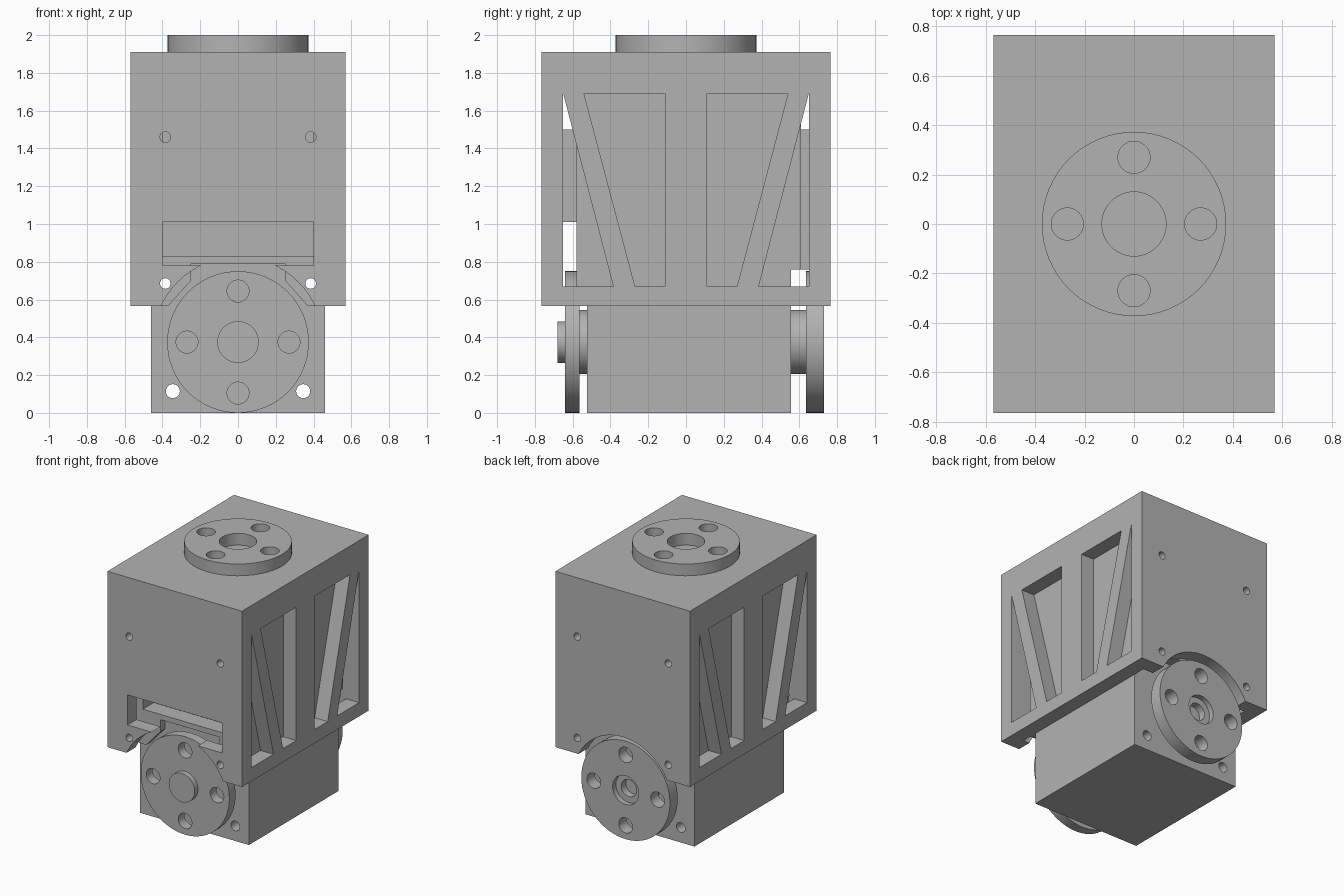
import bpy, bmesh, math
from mathutils import Matrix

old = bpy.data.objects.get("Cube")
if old:
    bpy.data.objects.remove(old, do_unlink=True)

grey = bpy.data.materials.new("plain grey")
grey.use_nodes = True
colour = (0.45, 0.45, 0.45, 1)
grey.diffuse_color = colour
grey.node_tree.nodes["Principled BSDF"].inputs["Base Color"].default_value = colour


def finish(name, bm):
    bmesh.ops.recalc_face_normals(bm, faces=bm.faces)
    mesh = bpy.data.meshes.new(name)
    bm.to_mesh(mesh)
    bm.free()
    mesh.materials.append(grey)
    ob = bpy.data.objects.new(name, mesh)
    bpy.context.collection.objects.link(ob)
    return ob


def box(name, x, y, z):
    """Box from (low, high) ranges on each axis."""
    bm = bmesh.new()
    bmesh.ops.create_cube(bm, size=1)
    for v in bm.verts:
        v.co = [r[0] if c < 0 else r[1] for c, r in zip(v.co, (x, y, z))]
    return finish(name, bm)


def cylinder(name, radius, a, b, low, high, axis="Y", sides=64):
    """Cylinder along Y at (x=a, z=b), or along Z at (x=a, y=b)."""
    bm = bmesh.new()
    bmesh.ops.create_cone(bm, cap_ends=True, segments=sides, radius1=radius,
                          radius2=radius, depth=high - low)
    mid = (low + high) / 2
    if axis == "Y":
        bm.transform(Matrix.Translation((a, mid, b)) @ Matrix.Rotation(math.pi / 2, 4, "X"))
    else:
        bm.transform(Matrix.Translation((a, b, mid)))
    return finish(name, bm)


def prism(name, outline, low, high, axis):
    """Extrude an outline: (y, z) points along X or (x, z) points along Y."""
    bm = bmesh.new()
    place = (lambda p, d: (d, *p)) if axis == "X" else (lambda p, d: (p[0], d, p[1]))
    ends = [[bm.verts.new(place(p, d)) for p in outline] for d in (low, high)]
    bm.faces.new(ends[0])
    bm.faces.new(ends[1])
    for i in range(len(outline)):
        j = (i + 1) % len(outline)
        bm.faces.new((ends[0][i], ends[0][j], ends[1][j], ends[1][i]))
    return finish(name, bm)


def cut(ob, cutters):
    for c in cutters:
        mod = ob.modifiers.new("cut", "BOOLEAN")
        mod.operation, mod.solver, mod.object = "DIFFERENCE", "EXACT", c
    deps = bpy.context.evaluated_depsgraph_get()
    mesh = bpy.data.meshes.new_from_object(ob.evaluated_get(deps))
    ob.modifiers.clear()
    ob.data = mesh
    for c in cutters:
        bpy.data.objects.remove(c, do_unlink=True)


def smooth(ob):
    bpy.ops.object.select_all(action="DESELECT")
    ob.select_set(True)
    bpy.context.view_layer.objects.active = ob
    bpy.ops.object.shade_smooth_by_angle(angle=math.radians(30))


def bolt_holes(x, z, radius, low=-1, high=1):
    return [cylinder("hole_cutter", radius, s * x, z, low, high, sides=32) for s in (-1, 1)]


AXLE = 0.375  # height of the lower pivot

# Housing: hollow shell, truss windows, pivot arches, slot and bolt holes
housing = box("housing", (-0.57, 0.57), (-0.765, 0.765), (0.565, 1.91))
cutters = [box("hollow_cutter", (-0.46, 0.46), (-0.655, 0.65), (0.5, 1.75))]
triangle = [(0.65, 1.69), (0.65, 0.67), (0.385, 0.67)]
trapezoid = [(0.11, 0.67), (0.27, 0.67), (0.54, 1.69), (0.11, 1.69)]
for side in (-1, 1):
    for shape in (triangle, trapezoid):
        outline = [(side * y, z) for y, z in shape]
        cutters.append(prism("window_cutter", outline, -0.7, 0.7, "X"))
cutters += [
    cylinder("front_arch_cutter", 0.45, 0, AXLE, -0.9, -0.6),
    cylinder("back_arch_cutter", 0.42, 0, AXLE, 0.6, 0.9),
    box("slot_cutter", (-0.4, 0.4), (-0.9, -0.6), (0.78, 1.01)),
]
cutters += bolt_holes(0.385, 0.685, 0.028) + bolt_holes(0.385, 1.46, 0.028)
cut(housing, cutters)

# Upper motor body inside the housing, with its notch and connector recess
upper_motor = box("upper_motor", (-0.46, 0.46), (-0.58, 0.61), (0.565, 1.8))
notch = [(-0.37, 0.5), (-0.37, 0.565), (-0.25, 0.7), (-0.25, 0.79),
         (0.25, 0.79), (0.25, 0.7), (0.37, 0.565), (0.37, 0.5)]
cut(upper_motor, [
    prism("notch_cutter", notch, -0.7, -0.52, "Y"),
    box("lower_motor_cutter", (-0.6, 0.6), (-0.525, 0.7), (0.5, 0.76)),
    box("recess_cutter", (-0.4, 0.4), (-0.7, -0.45), (0.83, 1.01)),
] + bolt_holes(0.385, 0.685, 0.028))
box("front_pad", (-0.4, 0.4), (-0.655, -0.58), (1.01, 1.5))
box("back_pad", (-0.4, 0.4), (0.61, 0.65), (0.76, 1.5))

# Lower motor body with through holes
lower_motor = box("lower_motor", (-0.46, 0.46), (-0.525, 0.555), (0, 0.76))
cut(lower_motor, bolt_holes(0.345, 0.115, 0.037) + bolt_holes(0.385, 0.685, 0.028))


# Horn discs with four round holes each
def horn(name, low, high, axis, height, radius, hole, extra):
    ob = cylinder(name, radius, 0, height, low, high, axis)
    holes = [cylinder("hole_cutter", hole, dx, height + dz, low - 0.02, high + 0.02, axis, 32)
             for dx, dz in ((0.27, 0), (-0.27, 0), (0, 0.27), (0, -0.27))]
    cut(ob, holes + extra)
    return ob


top_horn = horn("top_horn", 1.91, 2, "Z", 0, 0.373, 0.065,
                [cylinder("bore_cutter", 0.13, 0, 0, 1.85, 2.1, "Z")])
front_horn = horn("front_horn", -0.64, -0.565, "Y", AXLE, 0.375, 0.058, [])
back_horn = horn("back_horn", 0.635, 0.73, "Y", AXLE, 0.375, 0.058,
                 [cylinder("recess_cutter", 0.11, 0, AXLE, 0.69, 0.8),
                  cylinder("bore_cutter", 0.065, 0, AXLE, 0.6, 0.8)])

# Hubs joining the discs to the lower motor, and the front cap
front_hub = cylinder("front_hub", 0.17, 0, AXLE, -0.565, -0.525)
back_hub = cylinder("back_hub", 0.17, 0, AXLE, 0.555, 0.635)
front_cap = cylinder("front_cap", 0.11, 0, AXLE, -0.68, -0.64)

for part in (housing, upper_motor, lower_motor, top_horn, front_horn, back_horn,
             front_hub, back_hub, front_cap):
    smooth(part)
